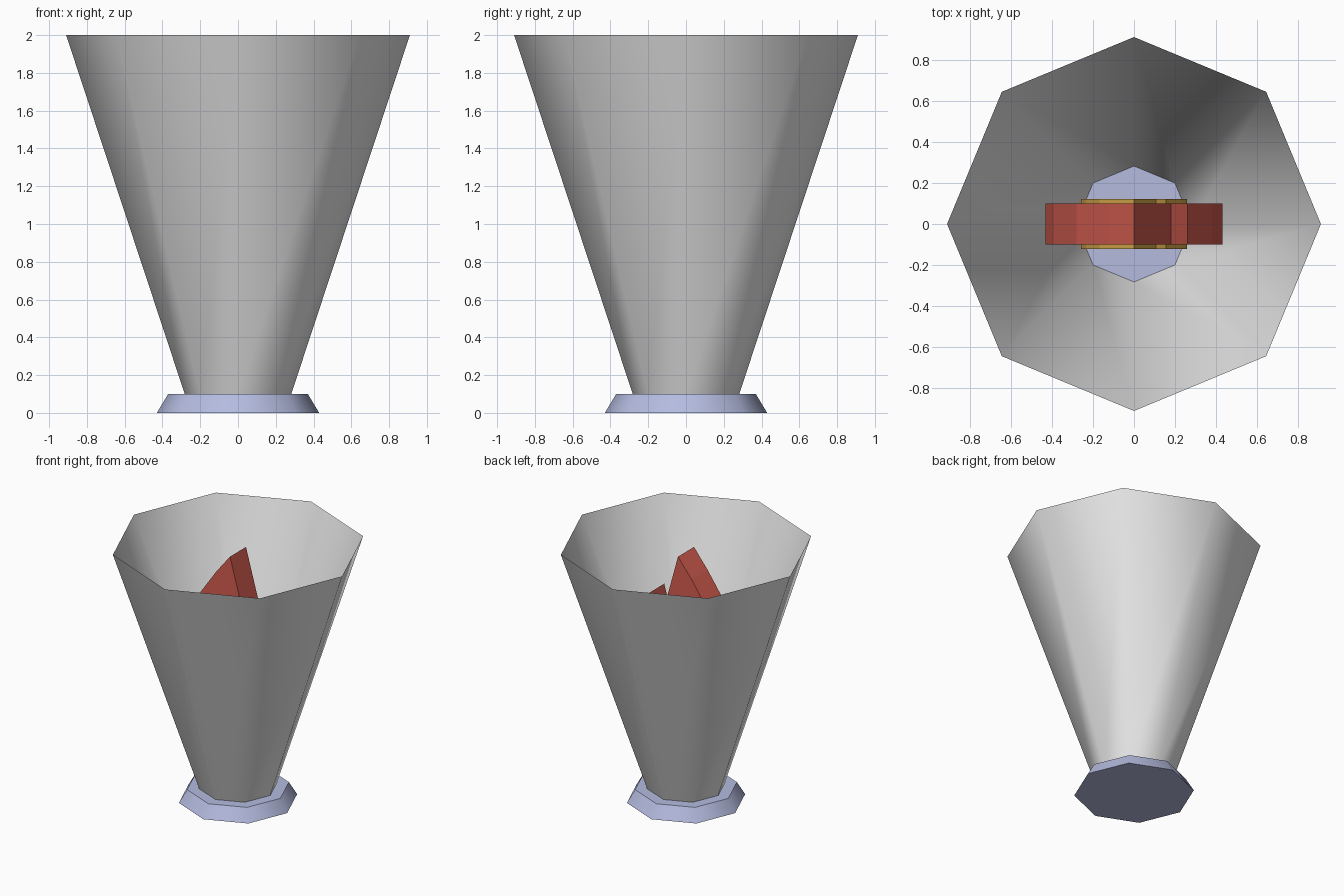
import bpy, bmesh, math

if "Cube" in bpy.data.objects:
    bpy.data.objects.remove(bpy.data.objects["Cube"])


def material(name, color):
    m = bpy.data.materials.new(name)
    m.diffuse_color = (*color, 1)
    m.use_nodes = True
    m.node_tree.nodes["Principled BSDF"].inputs["Base Color"].default_value = m.diffuse_color
    return m


GREY = material("pale_grey", (0.8, 0.8, 0.8))
BLUE = material("base_blue_grey", (0.46, 0.50, 0.74))
RED = material("flame_red", (0.66, 0.11, 0.08))
GOLD = material("flame_gold", (0.74, 0.43, 0.08))


def add_object(name, bm, mat):
    bmesh.ops.recalc_face_normals(bm, faces=bm.faces[:])
    mesh = bpy.data.meshes.new(name)
    bm.to_mesh(mesh)
    bm.free()
    mesh.materials.append(mat)
    obj = bpy.data.objects.new(name, mesh)
    bpy.context.collection.objects.link(obj)
    return obj


def frustum(name, r_low, z_low, r_high, z_high, caps, mat):
    """Eight-sided tapered ring with smooth sides."""
    bm = bmesh.new()
    rings = [[bm.verts.new((r * math.cos(i * math.pi / 4), r * math.sin(i * math.pi / 4), z))
              for i in range(8)] for r, z in ((r_low, z_low), (r_high, z_high))]
    for i in range(8):
        j = (i + 1) % 8
        bm.faces.new((rings[0][i], rings[0][j], rings[1][j], rings[1][i]))
    if caps:
        for ring in rings:
            bm.faces.new(ring)
    obj = add_object(name, bm, mat)
    for p in obj.data.polygons:
        p.use_smooth = True
    obj.data.set_sharp_from_angle(angle=math.radians(50))
    return obj


def flame(name, outline, half_depth, mat):
    """Outline in x, z extruded along y."""
    bm = bmesh.new()
    face = bm.faces.new([bm.verts.new((x, -half_depth, z)) for x, z in outline])
    ext = bmesh.ops.extrude_face_region(bm, geom=[face], use_keep_orig=True)
    verts = [g for g in ext["geom"] if isinstance(g, bmesh.types.BMVert)]
    bmesh.ops.translate(bm, verts=verts, vec=(0, 2 * half_depth, 0))
    return add_object(name, bm, mat)


# Base disc and open, flaring cone
frustum("base", 0.43, 0.0, 0.37, 0.1, True, BLUE)
cone = frustum("open_cone", 0.282, 0.1, 0.91, 2.0, False, GREY)
if cone.data.polygons[0].normal.y < 0:   # keep the outside facing out
    cone.data.flip_normals()

# Two-tipped flame and its smaller, thicker core
outline = [(0, 1.95), (-0.12, 1.80), (-0.28, 1.57), (-0.39, 1.27), (-0.43, 1.0),
           (-0.37, 0.70), (-0.21, 0.49), (0, 0.42), (0.21, 0.49), (0.37, 0.70),
           (0.43, 1.0), (0.38, 1.30), (0.26, 1.59), (0.18, 1.30)]
flame("outer_flame", outline, 0.1, RED)
flame("flame_core", [(x * 0.6, 0.5 + (z - 0.42) * 0.6) for x, z in outline], 0.122, GOLD)
